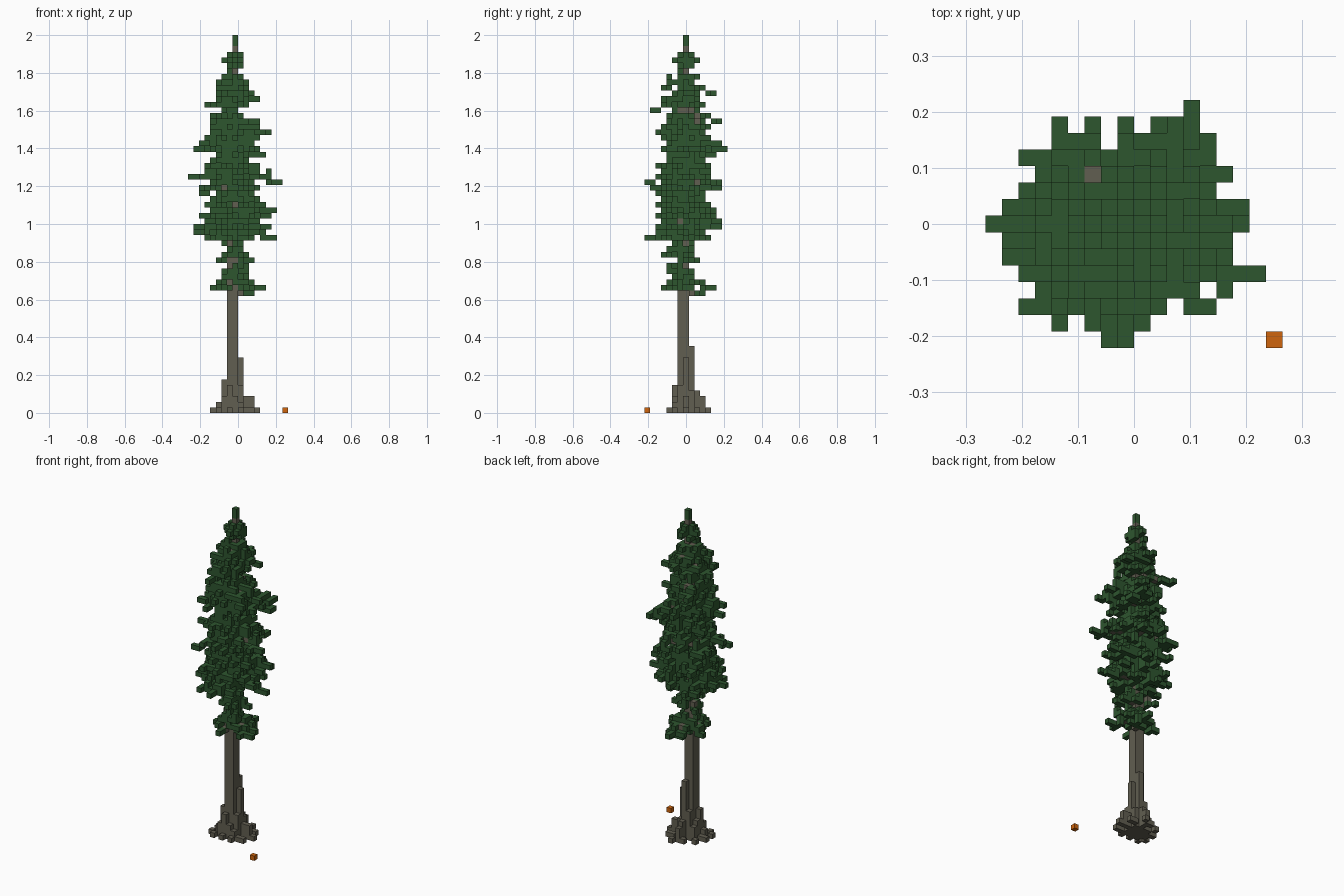
import bpy, bmesh, math, random
from mathutils import Vector

if "Cube" in bpy.data.objects:
    bpy.data.objects.remove(bpy.data.objects["Cube"], do_unlink=True)

random.seed(11)
VOXEL = 1 / 34
WIDE, DEEP, TALL = 18, 15, 68
CX, CY = 7.5, 6.5                 # trunk axis in cell coordinates
cells = {}                        # (i, j, k) -> part name


def put(part, i, j, k):
    if 0 <= i < WIDE and 0 <= j < DEEP and 0 <= k < TALL:
        cells.setdefault((i, j, k), part)


def column(part, i, j, low, high):
    for k in range(low, high):
        put(part, i, j, k)


def profile(points, k):
    """Linear interpolation through (height, radius) pairs."""
    for (k0, r0), (k1, r1) in zip(points, points[1:]):
        if k0 <= k <= k1:
            return r0 + (r1 - r0) * (k - k0) / (k1 - k0)
    return 0


def branch(i, j, k, rise=2):
    """Drooping bough from the trunk to its tip, woody inside, fanned with needles."""
    di, dj = i - CX, j - CY
    steps = max(1, round(abs(di) + abs(dj)))
    for s in range(1, steps + 1):
        t = s / steps
        a, b = round(CX + di * t), round(CY + dj * t)
        c = k + round(rise * (1 - t))
        put("trunk" if t < 0.55 else "foliage", a, b, c)
        if t < 0.85:
            for side in (-1, 1):
                if random.random() < 0.6:
                    if abs(di) > abs(dj):
                        put("foliage", a, b + side, c)
                    else:
                        put("foliage", a + side, b, c)
            if random.random() < 0.5:
                put("foliage", a, b, c + 1)


# Trunk: square shaft narrowing to a single stem
for i in (7, 8):
    for j in (6, 7):
        column("trunk", i, j, 0, 57)
column("trunk", 8, 7, 57, 66)

# Buttresses: (i, j, height)
for i, j, h in ((9, 7, 10), (8, 8, 12), (6, 6, 6), (7, 5, 5), (8, 5, 3), (6, 7, 4),
                (9, 6, 5), (7, 8, 6), (8, 9, 4), (9, 8, 4), (6, 5, 3), (6, 8, 3),
                (10, 7, 3), (11, 7, 3), (5, 6, 2), (9, 5, 2), (8, 10, 3)):
    column("trunk", i, j, 0, h)

# Root tips
for i, j in ((4, 7), (5, 7), (4, 5), (5, 4), (7, 4), (9, 4), (11, 5), (10, 5), (12, 7),
             (10, 9), (11, 9), (9, 11), (7, 10), (5, 9)):
    put("trunk", i, j, 0)

# Long boughs: tip cells that shape the outline
TIPS = ((0, 7, 42), (16, 4, 41), (12, 14, 47), (7, 0, 31), (8, 0, 41),
        (1, 6, 47), (1, 5, 32), (1, 8, 33), (2, 11, 40), (2, 2, 39),
        (15, 7, 31), (15, 8, 36), (13, 2, 50), (14, 6, 50), (4, 13, 52),
        (6, 13, 41), (8, 13, 33), (10, 13, 34), (11, 13, 40), (6, 1, 54),
        (4, 1, 31), (9, 1, 40), (3, 7, 55), (12, 9, 56), (8, 12, 57),
        (2, 4, 48), (2, 9, 40), (3, 3, 34), (14, 10, 35), (14, 4, 33),
        (13, 12, 46), (4, 12, 36))
for tip in TIPS:
    branch(*tip)

# Low skirt of boughs under the crown
for tip in ((13, 5, 22), (4, 8, 22), (9, 12, 22), (7, 3, 22), (11, 8, 23), (5, 5, 23),
            (10, 10, 21), (10, 4, 25), (11, 7, 27), (5, 9, 27), (9, 3, 28)):
    branch(*tip, rise=1)

# Loose needles around the trunk
CORE = ((22, 1.6), (24, 2.2), (26, 1.7), (30, 1.9), (31, 3.4), (34, 4.0),
        (38, 3.7), (43, 3.2), (47, 3.5), (51, 3.0), (54, 2.0), (56, 2.7), (60, 2.0),
        (61, 1.2), (62, 1.5), (63, 2.2), (64, 1.2), (65, 0.4), (67, 0.4))
for k in range(22, TALL):
    radius = profile(CORE, k)
    cx, cy = (CX, CY) if k < 57 else (8, 7)
    density = 0.4 if k < 31 else 0.5 if k < 54 else 0.62
    for i in range(WIDE):
        for j in range(DEEP):
            d = math.hypot(i - cx, j - cy)
            if d <= radius and (k > 64 or random.random() < density):
                put("foliage", i, j, k)

# Shorter boughs in tiers, turned by the golden angle
angle = 0.0
for k in (31, 33, 35, 37, 40, 42, 44, 47, 49, 51, 55, 58):
    for _ in range(7 if k < 54 else 4):
        angle += math.pi * (3 - math.sqrt(5))
        reach = profile(CORE, k) * random.uniform(1.1, 1.6)
        branch(round(CX + reach * math.cos(angle)),
               round(CY + reach * math.sin(angle)), k)

# Fallen cone beside the tree
put("fallen_cone", 17, 0, 0)


def material(name, colour):
    mat = bpy.data.materials.new(name)
    mat.use_nodes = True
    mat.diffuse_color = colour
    mat.node_tree.nodes["Principled BSDF"].inputs["Base Color"].default_value = colour
    return mat


def voxel_object(name, mat):
    """Mesh of the exposed block faces of one part."""
    bm = bmesh.new()
    verts = {}

    def corner(p):
        if p not in verts:
            x, y, z = p
            verts[p] = bm.verts.new(Vector((x - WIDE / 2, y - DEEP / 2, z)) * VOXEL)
        return verts[p]

    for cell, part in cells.items():
        if part != name:
            continue
        for axis in range(3):
            u, v = (axis + 1) % 3, (axis + 2) % 3
            for side in (0, 1):
                beside = list(cell)
                beside[axis] += 2 * side - 1
                if tuple(beside) in cells:
                    continue
                quad = []
                for a, b in ((0, 0), (1, 0), (1, 1), (0, 1)):
                    p = list(cell)
                    p[axis] += side
                    p[u] += a
                    p[v] += b
                    quad.append(corner(tuple(p)))
                bm.faces.new(quad if side else quad[::-1])
    mesh = bpy.data.meshes.new(name)
    bm.to_mesh(mesh)
    bm.free()
    mesh.materials.append(mat)
    bpy.context.collection.objects.link(bpy.data.objects.new(name, mesh))


voxel_object("trunk", material("bark grey brown", (0.120, 0.112, 0.082, 1)))
voxel_object("foliage", material("needle green", (0.027, 0.092, 0.028, 1)))
voxel_object("fallen_cone", material("cone orange", (0.62, 0.130, 0.004, 1)))
